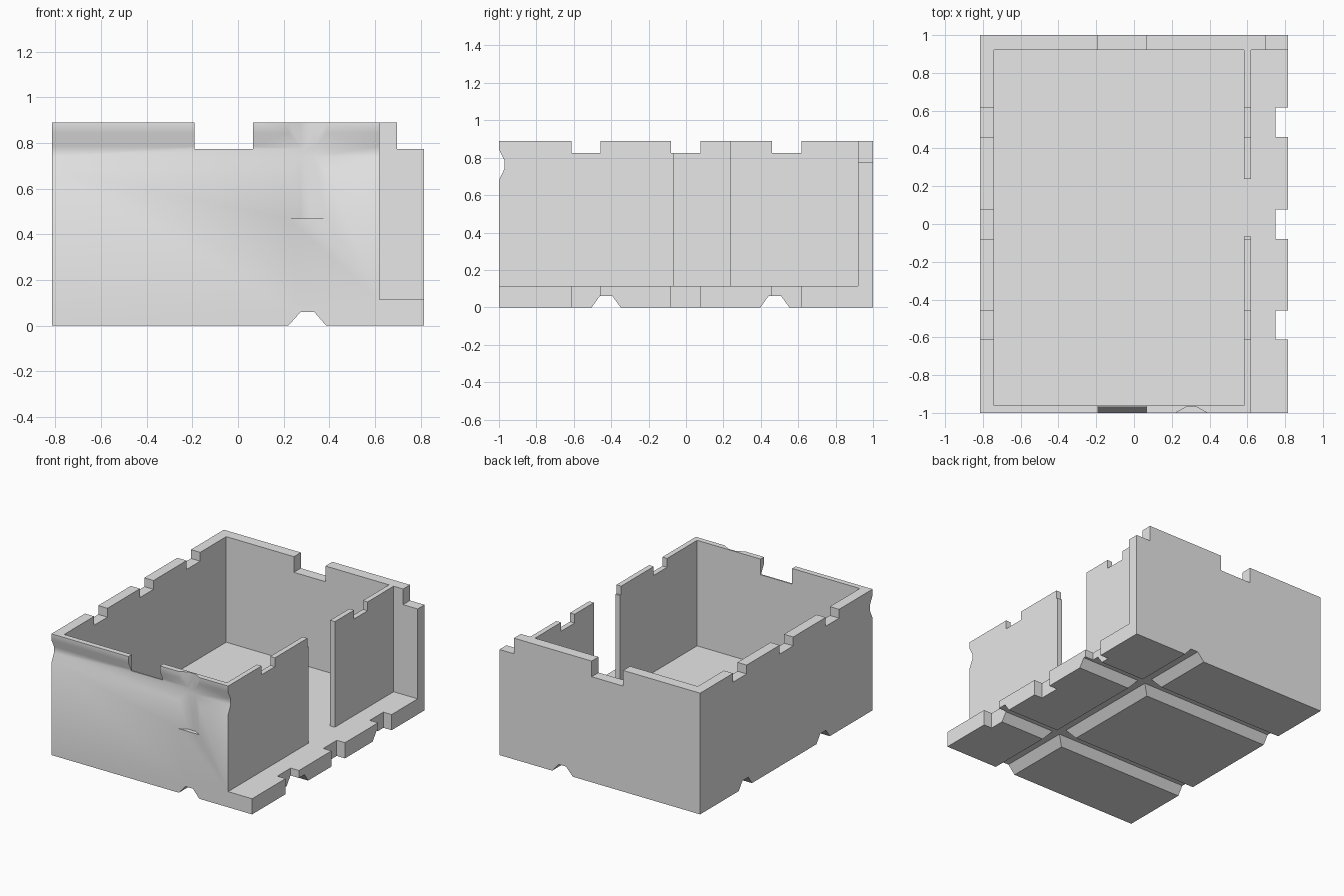
import bpy, bmesh, math
from mathutils import Vector

if "Cube" in bpy.data.objects:
    bpy.data.objects.remove(bpy.data.objects["Cube"])

W, D, H = 0.815, 1.0, 0.89      # half width, half depth, height
FLOOR = 0.115                   # floor thickness
NOTCH_Z = 0.825                 # foot of the side wall notches
GAP_Z = 0.775                   # foot of the end wall gaps
NOTCHES = [(-0.612, -0.457), (-0.08, 0.077), (0.46, 0.618)]
E = 0.1                         # cutter overshoot

stone = bpy.data.materials.new("plain_grey")
stone.use_nodes = True
grey = (0.8, 0.8, 0.8, 1)
stone.diffuse_color = grey
stone.node_tree.nodes["Principled BSDF"].inputs["Base Color"].default_value = grey


def prism(name, outline, extrude):
    """Solid swept from a flat outline along a vector."""
    bm = bmesh.new()
    face = bm.faces.new([bm.verts.new(p) for p in outline])
    top = bmesh.ops.extrude_face_region(bm, geom=[face])["geom"]
    verts = [v for v in top if isinstance(v, bmesh.types.BMVert)]
    bmesh.ops.translate(bm, verts=verts, vec=Vector(extrude))
    bmesh.ops.recalc_face_normals(bm, faces=bm.faces)
    mesh = bpy.data.meshes.new(name)
    bm.to_mesh(mesh)
    bm.free()
    mesh.materials.append(stone)
    obj = bpy.data.objects.new(name, mesh)
    bpy.context.collection.objects.link(obj)
    return obj


def box(name, x, y, z):
    outline = [(x[0], y[0], z[0]), (x[1], y[0], z[0]), (x[1], y[1], z[0]), (x[0], y[1], z[0])]
    return prism(name, outline, (0, 0, z[1] - z[0]))


def cut(target, cutter):
    """Subtract the cutter, then discard it."""
    cutter.hide_render = True
    mod = target.modifiers.new("cut", "BOOLEAN")
    mod.operation = "DIFFERENCE"
    mod.solver = "EXACT"
    mod.object = cutter
    bpy.context.view_layer.objects.active = target
    bpy.ops.object.modifier_apply(modifier=mod.name)
    bpy.data.objects.remove(cutter)


def cut_box(x, y, z):
    cut(shell, box("box_cutter", x, y, z))


def channel(stations, depth):
    """Trapezoid section: four stations across, sunk to a depth."""
    a, b, c, d = stations
    slope = (b - a) / depth * 0.02
    return [(a - slope, -0.02), (b, depth), (c, depth), (d + slope, -0.02)]


# Outer block, hollowed into a room and an open side ledge
shell = box("roofless_building", (-W, W), (-D, D), (0, H))
cut_box((-0.74, 0.582), (-0.96, 0.92), (FLOOR, H + E))
cut_box((0.62, W + E), (-D - E, 0.92), (FLOOR, H + E))

# Doorway in the thin right wall
cut_box((0.55, 0.65), (-0.067, 0.238), (FLOOR, H + E))

# Notches along both side walls and the ledge edge
for y in NOTCHES:
    cut_box((-W - E, 0.7), y, (NOTCH_Z, H + E))
    cut_box((0.748, W + E), y, (-E, FLOOR + 0.05))

# Gaps in the front and back walls, and the lowered back corner
cut_box((-0.19, 0.066), (-D - E, D + E), (GAP_Z, H + E))
cut_box((0.697, W + E), (0.85, D + E), (GAP_Z, H + E))

# Channels under the floor
across_x = (0.22, 0.274, 0.334, 0.386)
cut(shell, prism("long_channel", [(x, -D - E, z) for x, z in channel(across_x, 0.06)],
                 (0, 2 * D + 2 * E, 0)))
for mid in (-0.427, 0.475):
    stations = (mid - 0.077, mid - 0.034, mid + 0.034, mid + 0.077)
    cut(shell, prism("cross_channel", [(-W - E, y, z) for y, z in channel(stations, 0.06)],
                     (2 * W + 2 * E, 0, 0)))

# Shallow grooves on the front wall
across_z = (0.68, 0.742, 0.785, 0.842)
cut(shell, prism("level_groove", [(-W - E, d - D, z) for z, d in channel(across_z, 0.03)],
                 (2 * W + 2 * E, 0, 0)))
cut(shell, prism("upright_groove", [(x, d - D, 0.47) for x, d in channel(across_x, 0.03)],
                 (0, 0, H)))

# Soft shading over the shallow grooves, crisp edges elsewhere
bpy.ops.object.select_all(action="DESELECT")
shell.select_set(True)
bpy.context.view_layer.objects.active = shell
bpy.ops.object.shade_smooth_by_angle(angle=math.radians(35))
